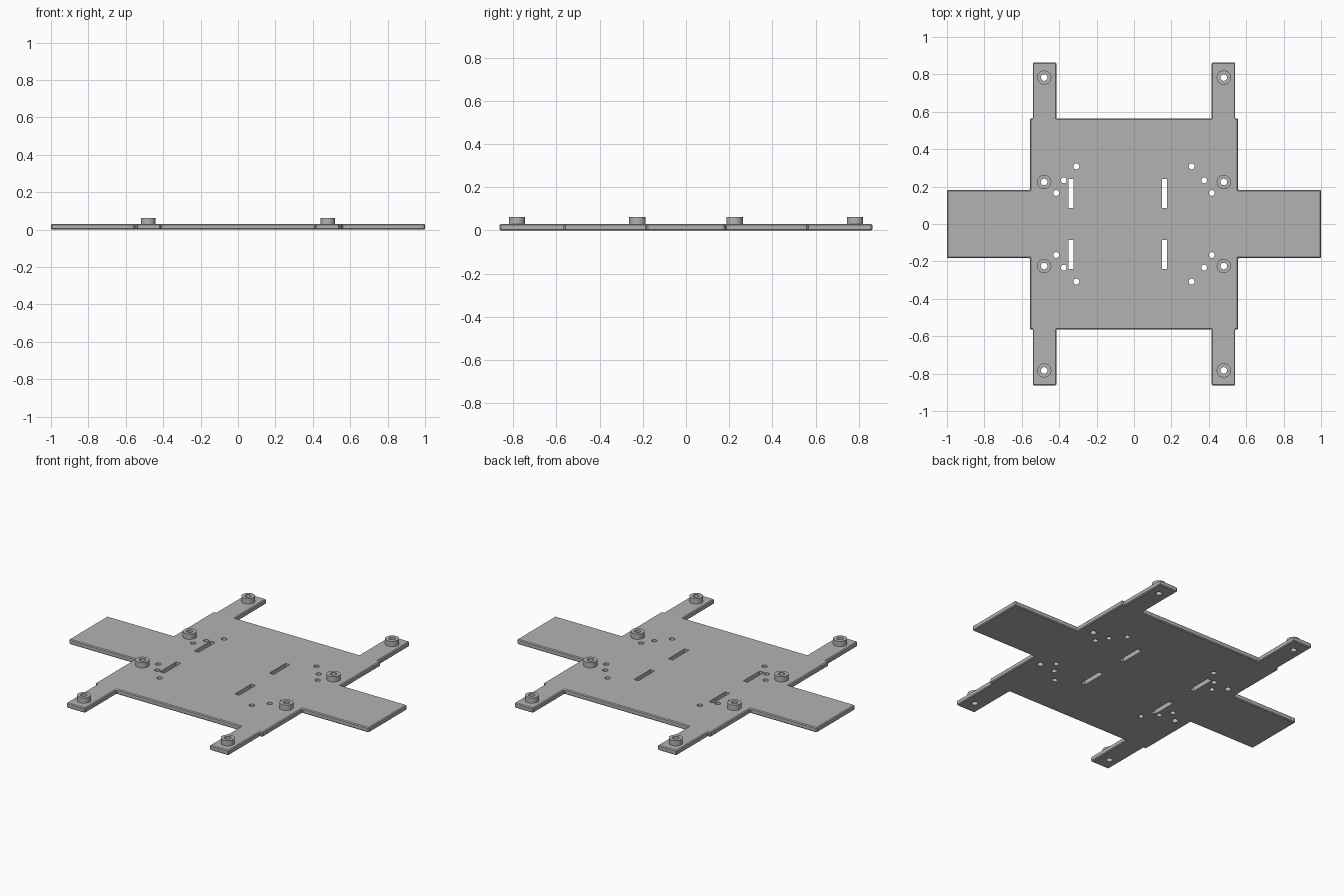
import bpy, bmesh
from mathutils import Matrix

cube = bpy.data.objects.get("Cube")
if cube:
    bpy.data.objects.remove(cube, do_unlink=True)

PLATE = 0.03       # plate thickness
TOP = 0.062        # top of the standoffs
SIGNS = [(sx, sy) for sx in (-1, 1) for sy in (-1, 1)]
STANDOFFS = [(sx * 0.48, sy * y) for sx, sy in SIGNS for y in (0.225, 0.783)]
SCREW_HOLES = [(sx * x, sy * y) for sx, sy in SIGNS
               for x, y in ((0.308, 0.308), (0.375, 0.233), (0.416, 0.166))]
SLOTS = [(x, sy * 0.164) for x in (-0.337, 0.163) for sy in (-1, 1)]

grey = bpy.data.materials.new("grey plastic")
grey.use_nodes = True
grey.diffuse_color = (0.45, 0.45, 0.45, 1)
grey.node_tree.nodes["Principled BSDF"].inputs["Base Color"].default_value = (0.45, 0.45, 0.45, 1)


def make_object(name, bm):
    bmesh.ops.recalc_face_normals(bm, faces=bm.faces)
    mesh = bpy.data.meshes.new(name)
    bm.to_mesh(mesh)
    bm.free()
    mesh.materials.append(grey)
    obj = bpy.data.objects.new(name, mesh)
    bpy.context.collection.objects.link(obj)
    return obj


def activate(obj):
    bpy.ops.object.select_all(action='DESELECT')
    obj.select_set(True)
    bpy.context.view_layer.objects.active = obj


def add_cylinder(bm, x, y, radius):
    bmesh.ops.create_cone(bm, cap_ends=True, segments=32, radius1=radius, radius2=radius,
                          depth=0.2, matrix=Matrix.Translation((x, y, 0)))


# Plate outline: one quarter, mirrored around the centre
quarter = [(1, 0.182), (0.557, 0.182), (0.557, 0.563), (0.541, 0.563),
           (0.541, 0.863), (0.415, 0.863), (0.415, 0.563)]
half = quarter + [(-x, y) for x, y in reversed(quarter)]
outline = half + [(x, -y) for x, y in reversed(half)]
bm = bmesh.new()
face = bm.faces.new([bm.verts.new((x, y, 0)) for x, y in outline])
side = bmesh.ops.extrude_face_region(bm, geom=[face])
bmesh.ops.translate(bm, vec=(0, 0, PLATE),
                    verts=[v for v in side["geom"] if isinstance(v, bmesh.types.BMVert)])
bmesh.ops.recalc_face_normals(bm, faces=bm.faces)
bmesh.ops.bevel(bm, geom=bm.edges[:], offset=0.005, segments=1, affect='EDGES')
plate = make_object("base_plate", bm)

# Cutter for the round holes and the slots
bm = bmesh.new()
for x, y in STANDOFFS:
    add_cylinder(bm, x, y, 0.0175)
for x, y in SCREW_HOLES:
    add_cylinder(bm, x, y, 0.0155)
for x, y in SLOTS:
    bmesh.ops.create_cube(bm, size=1, matrix=Matrix.Translation((x, y, 0))
                          @ Matrix.Diagonal((0.029, 0.155, 0.2, 1)))
cutter = make_object("hole_cutter", bm)
cutter.hide_render = True

activate(plate)
cut = plate.modifiers.new("holes", 'BOOLEAN')
cut.operation = 'DIFFERENCE'
cut.solver = 'EXACT'
cut.object = cutter
bpy.ops.object.modifier_apply(modifier=cut.name)
bpy.data.objects.remove(cutter, do_unlink=True)
bpy.ops.object.shade_smooth_by_angle(angle=0.5)


# Standoffs: short tubes over the larger holes
def tube(name, x, y, outer, inner, bottom, top):
    bm = bmesh.new()
    rings = []
    for radius, z in ((outer, bottom), (outer, top), (inner, top), (inner, bottom)):
        rings.append(bmesh.ops.create_circle(
            bm, segments=32, radius=radius, matrix=Matrix.Translation((x, y, z)))["verts"])
    for a, b in zip(rings, rings[1:] + rings[:1]):
        for i in range(len(a)):
            bm.faces.new((a[i - 1], a[i], b[i], b[i - 1]))
    activate(make_object(name, bm))
    bpy.ops.object.shade_smooth_by_angle(angle=0.5)


for x, y in STANDOFFS:
    name = "_".join(("standoff", "left" if x > 0 else "right",
                     "back" if y > 0 else "front", "outer" if abs(y) > 0.5 else "inner"))
    tube(name, x, y, 0.038, 0.0175, PLATE, TOP)
